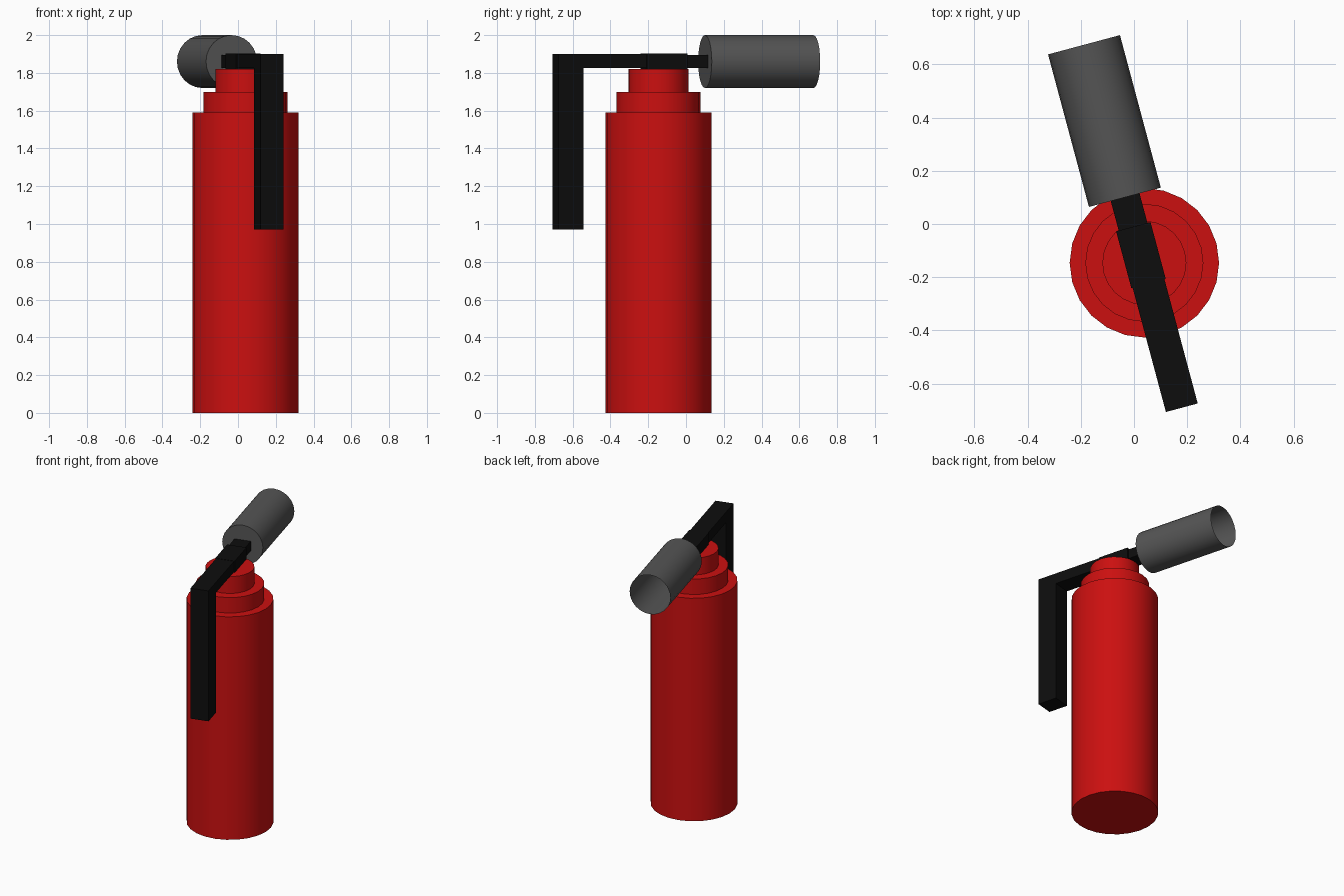
import bpy, bmesh, math
from mathutils import Matrix, Vector

cube = bpy.data.objects.get("Cube")
if cube:
    bpy.data.objects.remove(cube, do_unlink=True)

# Everything is laid out along local y, then turned about the tank axis
PLACE = Matrix.Translation((0.039, -0.146, 0)) @ Matrix.Rotation(math.radians(15), 4, "Z")
SIDES = 24


def material(name, colour):
    mat = bpy.data.materials.new(name)
    mat.use_nodes = True
    mat.diffuse_color = (*colour, 1)
    mat.node_tree.nodes["Principled BSDF"].inputs["Base Color"].default_value = (*colour, 1)
    return mat


red = material("red paint", (0.6, 0.005, 0.005))
black = material("black plastic", (0.004, 0.004, 0.004))
grey = material("grey horn", (0.09, 0.09, 0.09))


def finish(name, bm, mat, smooth=False):
    mesh = bpy.data.meshes.new(name)
    bmesh.ops.recalc_face_normals(bm, faces=bm.faces)
    bm.to_mesh(mesh)
    bm.free()
    mesh.materials.append(mat)
    obj = bpy.data.objects.new(name, mesh)
    bpy.context.collection.objects.link(obj)
    obj.matrix_world = PLACE
    if smooth:
        bpy.ops.object.select_all(action="DESELECT")
        obj.select_set(True)
        bpy.context.view_layer.objects.active = obj
        bpy.ops.object.shade_smooth_by_angle(angle=math.radians(35))
    return obj


def box(name, x, y, z, mat):
    """Box from (min, max) ranges."""
    bm = bmesh.new()
    bmesh.ops.create_cube(bm, size=1)
    for v in bm.verts:
        v.co = Vector([r[0] if c < 0 else r[1] for c, r in zip(v.co, (x, y, z))])
    return finish(name, bm, mat)


# Tank: stepped profile swept around z
bm = bmesh.new()
profile = [(0, 0), (0.281, 0), (0.281, 1.59), (0.222, 1.59), (0.222, 1.70),
           (0.158, 1.70), (0.158, 1.82), (0, 1.82)]
verts = [bm.verts.new((r, 0, z)) for r, z in profile]
edges = [bm.edges.new(pair) for pair in zip(verts, verts[1:])]
bmesh.ops.spin(bm, geom=verts + edges, cent=(0, 0, 0), axis=(0, 0, 1),
               angle=math.tau, steps=SIDES, use_duplicate=False)
bmesh.ops.remove_doubles(bm, verts=bm.verts, dist=0.0005)
finish("tank", bm, red, smooth=True)

# Valve, carrying arm, grip and the link to the horn
box("valve_block", (-0.072, 0.062), (-0.08, 0.142), (1.815, 1.902), black)
box("handle_arm", (-0.067, 0.057), (-0.563, 0.0), (1.825, 1.90), black)
box("handle_grip", (-0.067, 0.057), (-0.563, -0.425), (0.97, 1.90), black)
box("horn_link", (-0.062, 0.05), (0.10, 0.262), (1.826, 1.894), black)

# Horn: tube closed at the link and open at the far end
bm = bmesh.new()
start, end = 0.257, 0.851
bmesh.ops.create_cone(bm, cap_ends=True, segments=SIDES, radius1=0.14,
                      radius2=0.14, depth=end - start)
bmesh.ops.transform(bm, verts=bm.verts,
                    matrix=Matrix.Translation((-0.007, (start + end) / 2, 1.86))
                    @ Matrix.Rotation(math.radians(-90), 4, "X"))
mouth = [f for f in bm.faces if f.calc_center_median().y > end - 0.01]
bmesh.ops.delete(bm, geom=mouth, context="FACES")
finish("horn", bm, grey, smooth=True)
